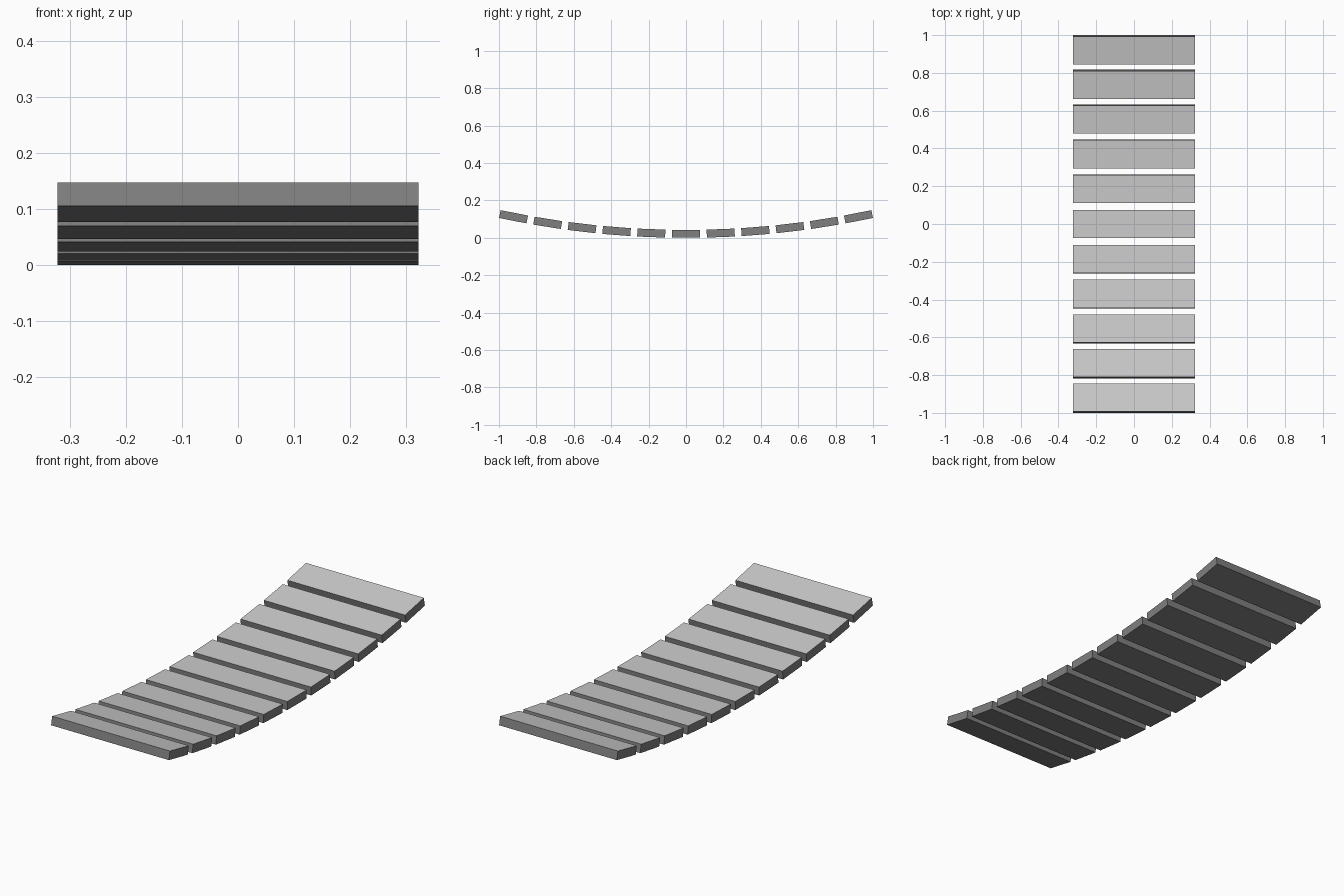
import bpy, math
from mathutils import Matrix

if "Cube" in bpy.data.objects:
    bpy.data.objects.remove(bpy.data.objects["Cube"])

WIDTH, LENGTH, THICK = 0.644, 0.1495, 0.0425
RADIUS, STEP = 4.74, 0.1967 / 5   # arc followed by the plank undersides


def flat_colour(name, v):
    m = bpy.data.materials.new(name)
    m.diffuse_color = (v, v, v, 1)
    m.use_nodes = True
    m.node_tree.nodes["Principled BSDF"].inputs["Base Color"].default_value = m.diffuse_color
    return m


dark = flat_colour("dark grey", 0.214)
light = flat_colour("light grey", 0.604)


def plank(i):
    # one board, hung tangentially on the arc
    bpy.ops.mesh.primitive_cube_add(size=1)
    ob = bpy.context.object
    ob.name = f"walkway_plank_{i + 6:02d}"
    ob.data.transform(Matrix.Translation((0, 0, THICK / 2))
                      @ Matrix.Diagonal((WIDTH, LENGTH, THICK, 1)))
    a = i * STEP
    ob.location = (0, RADIUS * math.sin(a), RADIUS * (1 - math.cos(a)))
    ob.rotation_euler = (a, 0, 0)
    # dark sides and underside, light walking surface
    ob.data.materials.append(dark)
    ob.data.materials.append(light)
    for p in ob.data.polygons:
        p.material_index = int(p.center.z > THICK * 0.9)


# eleven planks of the sagging walkway
for i in range(-5, 6):
    plank(i)
